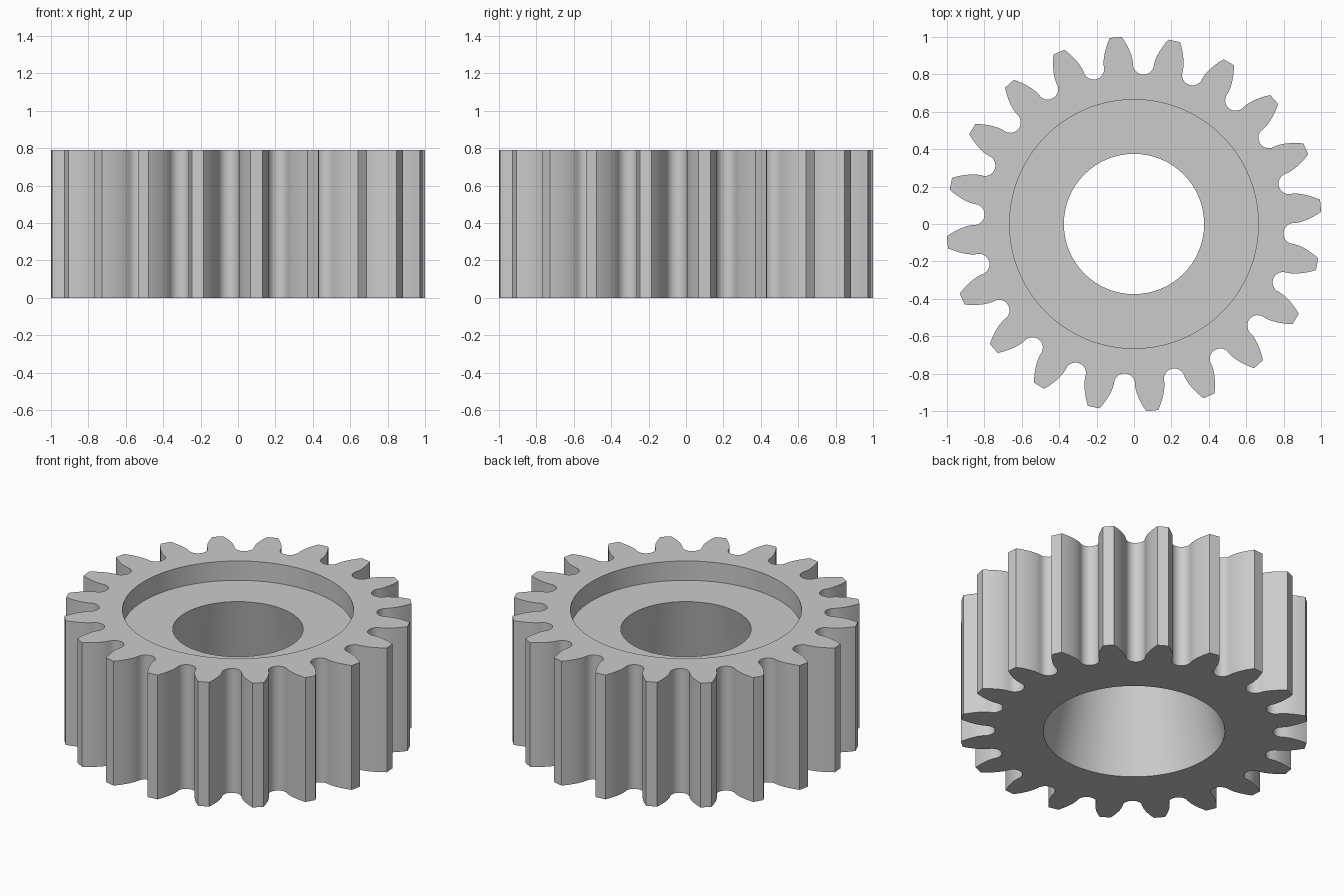
import bpy, bmesh
from math import sin, cos, acos, atan2, tan, radians, pi, hypot

cube = bpy.data.objects.get("Cube")
if cube:
    bpy.data.objects.remove(cube, do_unlink=True)

TEETH = 20
PITCH = 2 * pi / TEETH
PHASE = radians(5.6)
HEIGHT, FLOOR = 0.79, 0.667
TIP_R, BASE_R = 1.003, 0.86
ROOT_R, FILLET = 0.80, 0.056
BASE_HALF = radians(5.25)

steel = bpy.data.materials.new("steel grey")
steel.use_nodes = True
grey = (0.6, 0.6, 0.6, 1)
steel.diffuse_color = grey
steel.node_tree.nodes["Principled BSDF"].inputs["Base Color"].default_value = grey


def tooth_profile():
    """Polar points of one tooth and the rounded gap after it."""
    flank = []
    for i in range(8):
        r = BASE_R + (TIP_R - BASE_R) * i / 7
        a = acos(BASE_R / r)
        flank.append((r, BASE_HALF - (tan(a) - a)))     # involute flank
    points = [(r, -half) for r, half in flank]
    points += [(r, half) for r, half in reversed(flank)]
    for i in range(1, 12):                              # semicircular root
        t = pi * i / 12
        x = ROOT_R + FILLET - FILLET * sin(t)
        y = -FILLET * cos(t)
        points.append((hypot(x, y), PITCH / 2 + atan2(y, x)))
    return points


outline = [(r, a + PHASE + k * PITCH)
           for k in range(TEETH) for r, a in tooth_profile()]

# Closed cross-section: toothed rim, top recess, tapered bore
bm = bmesh.new()


def ring(z, radius=None):
    return [bm.verts.new(((radius or r) * cos(a), (radius or r) * sin(a), z))
            for r, a in outline]


rings = [ring(0), ring(HEIGHT), ring(HEIGHT, 0.665), ring(FLOOR, 0.665),
         ring(FLOOR, 0.375), ring(0, 0.523)]
count = len(outline)
for n, low in enumerate(rings):
    high = rings[(n + 1) % len(rings)]
    for i in range(count):
        j = (i + 1) % count
        bm.faces.new((low[i], low[j], high[j], high[i]))
bmesh.ops.recalc_face_normals(bm, faces=bm.faces)

mesh = bpy.data.meshes.new("gear_wheel")
bm.to_mesh(mesh)
bm.free()
mesh.materials.append(steel)
gear = bpy.data.objects.new("gear_wheel", mesh)
bpy.context.collection.objects.link(gear)

bpy.ops.object.select_all(action='DESELECT')
gear.select_set(True)
bpy.context.view_layer.objects.active = gear
bpy.ops.object.shade_smooth_by_angle(angle=radians(30))
